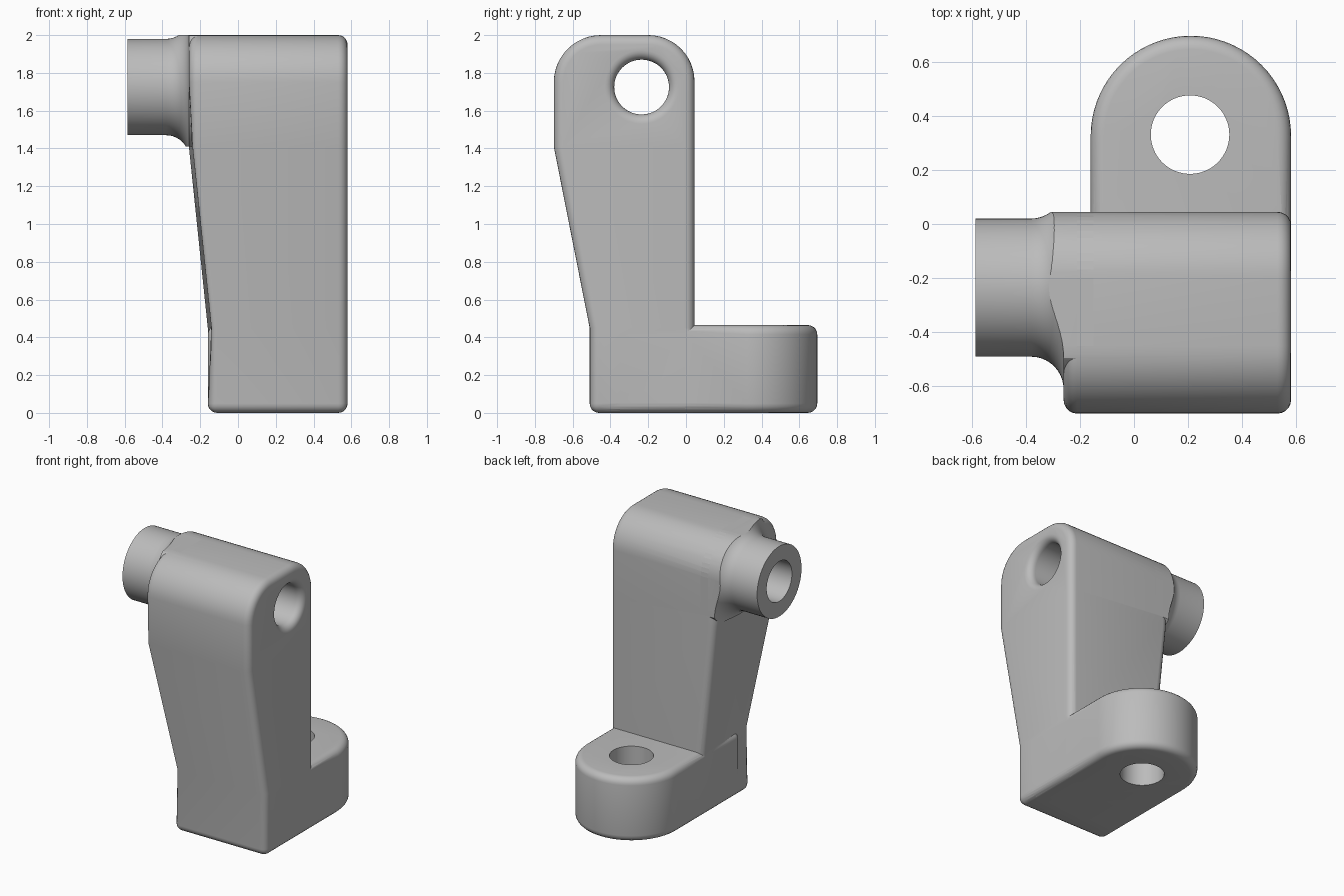
import bpy, bmesh, math
from mathutils import Vector

if "Cube" in bpy.data.objects:
    bpy.data.objects.remove(bpy.data.objects["Cube"], do_unlink=True)

GREY = (0.5, 0.5, 0.5, 1)
mat = bpy.data.materials.new("plain grey")
mat.use_nodes = True
mat.diffuse_color = GREY
mat.node_tree.nodes["Principled BSDF"].inputs["Base Color"].default_value = GREY

RIGHT, FOOT_LEFT, TOP_LEFT = 0.58, -0.16, -0.26
WAIST, SHOULDER = 0.45, 1.41          # heights where the taper begins and ends
BORE_Y, BORE_Z, BORE_R = -0.235, 1.725, 0.145
FILLET = 0.05


def arc(cx, cy, r, start, end, n):
    """Points on an arc, angles in degrees."""
    angles = [math.radians(start + (end - start) * i / n) for i in range(n + 1)]
    return [(cx + r * math.cos(a), cy + r * math.sin(a)) for a in angles]


def finish(bm, name):
    bmesh.ops.recalc_face_normals(bm, faces=bm.faces)
    mesh = bpy.data.meshes.new(name)
    bm.to_mesh(mesh)
    bm.free()
    mesh.materials.append(mat)
    obj = bpy.data.objects.new(name, mesh)
    bpy.context.collection.objects.link(obj)
    return obj


def prism(points, direction):
    bm = bmesh.new()
    face = bm.faces.new([bm.verts.new(p) for p in points])
    moved = bmesh.ops.extrude_face_region(bm, geom=[face], use_keep_orig=True)
    bmesh.ops.translate(bm, vec=direction,
                        verts=[v for v in moved["geom"] if isinstance(v, bmesh.types.BMVert)])
    bmesh.ops.recalc_face_normals(bm, faces=bm.faces)
    return bm


def round_edges(bm):
    sharp = [e for e in bm.edges if e.calc_face_angle(0) > math.radians(35)]
    bmesh.ops.bevel(bm, geom=sharp, offset=FILLET, segments=5, profile=0.5,
                    affect="EDGES", clamp_overlap=False)


def lathe_x(profile, name):
    """Closed solid turned around the bore axis from (x, radius) points."""
    bm = bmesh.new()
    n = 64
    rings = [[bm.verts.new((x, BORE_Y + r * math.cos(math.tau * i / n),
                            BORE_Z + r * math.sin(math.tau * i / n))) for i in range(n)]
             for x, r in profile]
    for a, b in zip(rings, rings[1:]):
        for i in range(n):
            j = (i + 1) % n
            bm.faces.new((a[i], a[j], b[j], b[i]))
    bm.faces.new(rings[0])
    bm.faces.new(rings[-1])
    return finish(bm, name)


def boolean(target, tool, operation):
    mod = target.modifiers.new(operation.title(), "BOOLEAN")
    mod.operation, mod.solver, mod.object = operation, "EXACT", tool
    bpy.context.view_layer.objects.active = target
    bpy.ops.object.modifier_apply(modifier=mod.name)
    bpy.data.objects.remove(tool, do_unlink=True)


# Upright: side outline pulled across, with its left face leaning outwards
crown = arc(-0.2, 1.755, 0.245, 0, 90, 12) + arc(-0.45, 1.75, 0.25, 90, 180, 12)
outline = [(0.045, 0)] + crown + [(-0.70, SHOULDER), (-0.51, WAIST), (-0.51, 0)]
bm = prism([(TOP_LEFT, y, z) for y, z in outline], Vector((RIGHT - TOP_LEFT, 0, 0)))
for height in (WAIST, SHOULDER):
    bmesh.ops.bisect_plane(bm, geom=bm.verts[:] + bm.edges[:] + bm.faces[:], dist=1e-5,
                           plane_co=(0, 0, height), plane_no=(0, 0, 1))
for v in bm.verts:
    if v.co.x < 0:
        t = min(max((v.co.z - WAIST) / (SHOULDER - WAIST), 0), 1)
        v.co.x = FOOT_LEFT + (TOP_LEFT - FOOT_LEFT) * t
round_edges(bm)
bracket = finish(bm, "bracket")

# Foot: rounded tongue with softened rim
tongue = [(FOOT_LEFT, -0.4), (RIGHT, -0.4)] + arc(0.21, 0.325, 0.37, 0, 180, 36)
bm = prism([(x, y, 0) for x, y in tongue], Vector((0, 0, 0.465)))
round_edges(bm)
boolean(bracket, finish(bm, "foot"), "UNION")

# Collar: spigot flaring into the upright, trimmed to the upright's outline
flare = arc(-0.38, 0.375, 0.12, -90, 0, 10)
collar = lathe_x([(-0.585, 0.255)] + flare + [(-0.15, 0.375)], "collar")
trim = crown + [(-0.70, SHOULDER), (0.045, SHOULDER)]
bm = prism([(-0.8, y, z) for y, z in trim], Vector((1, 0, 0)))
boolean(collar, finish(bm, "collar_trim"), "INTERSECT")
boolean(bracket, collar, "UNION")

# Cross bore with a rounded mouth on the right side
mouth = [(x, r) for x, r in arc(RIGHT - FILLET, BORE_R + FILLET, FILLET, -90, 0, 6)]
bore = lathe_x([(-0.8, BORE_R)] + mouth + [(0.8, BORE_R + FILLET)], "bore")
boolean(bracket, bore, "DIFFERENCE")

# Bolt hole through the foot
bm = prism([(x, y, -0.2) for x, y in arc(0.207, 0.33, BORE_R, 0, 360, 64)[:-1]],
           Vector((0, 0, 1)))
boolean(bracket, finish(bm, "bolt_hole"), "DIFFERENCE")

# Smooth shading that keeps crisp edges
bpy.ops.object.select_all(action="DESELECT")
bracket.select_set(True)
bpy.context.view_layer.objects.active = bracket
bpy.ops.object.shade_smooth_by_angle(angle=math.radians(30))
